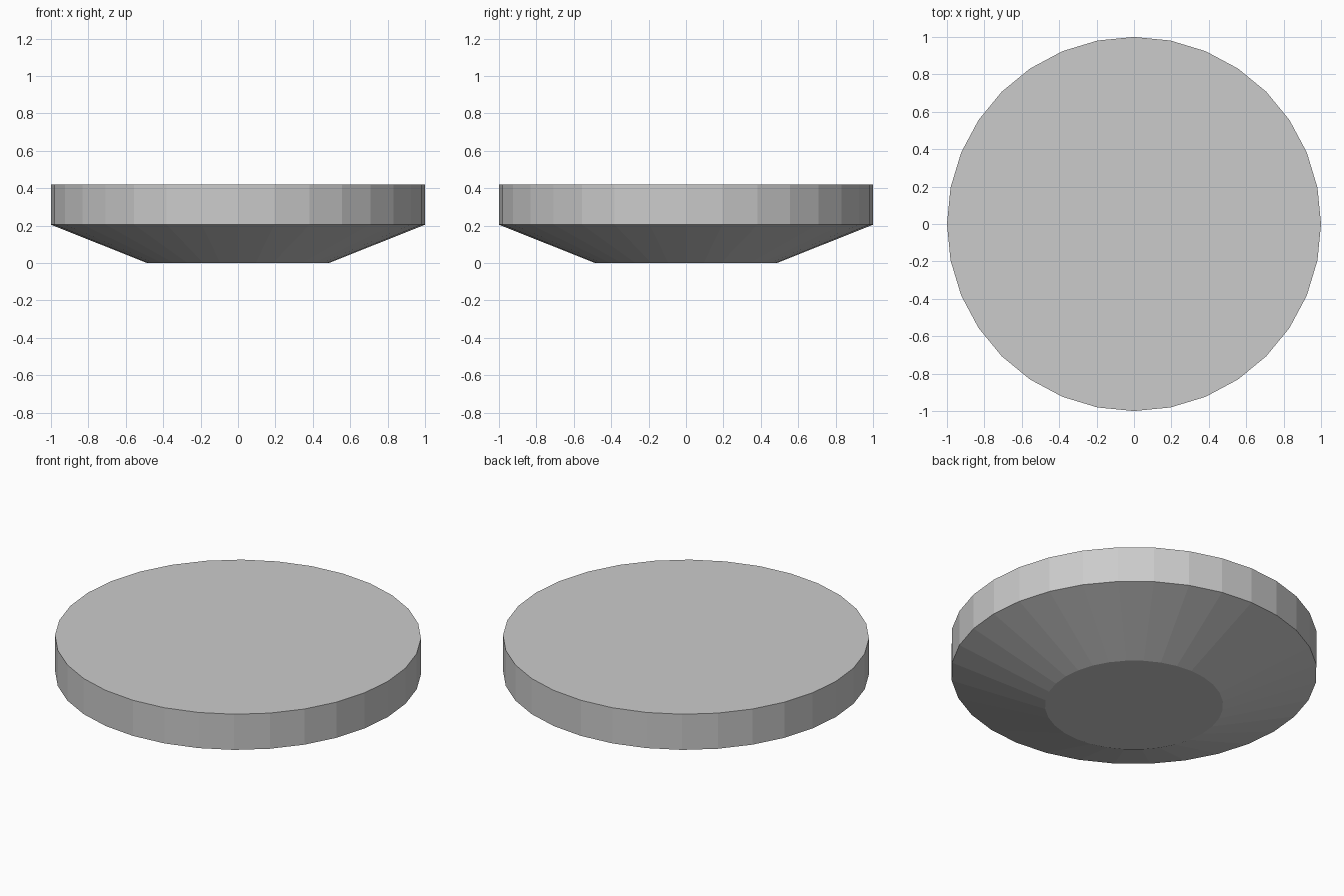
import bpy
import bmesh
from math import cos, sin, tau

if "Cube" in bpy.data.objects:
    bpy.data.objects.remove(bpy.data.objects["Cube"])

SIDES = 32
# (radius, height) from the base up: base edge, lower rim, upper rim
PROFILE = [(0.487, 0.0), (1.0, 0.205), (1.0, 0.42)]

bm = bmesh.new()
rings = [[bm.verts.new((r * cos(tau * i / SIDES), r * sin(tau * i / SIDES), z))
          for i in range(SIDES)] for r, z in PROFILE]

# Sloped underside and upright rim
for low, high in zip(rings, rings[1:]):
    for i in range(SIDES):
        j = (i + 1) % SIDES
        bm.faces.new((low[i], low[j], high[j], high[i]))

# Flat base and flat top
bm.faces.new(rings[0][::-1])
bm.faces.new(rings[-1])

mesh = bpy.data.meshes.new("tapered_disc")
bm.to_mesh(mesh)
bm.free()
disc = bpy.data.objects.new("tapered_disc", mesh)
bpy.context.collection.objects.link(disc)
